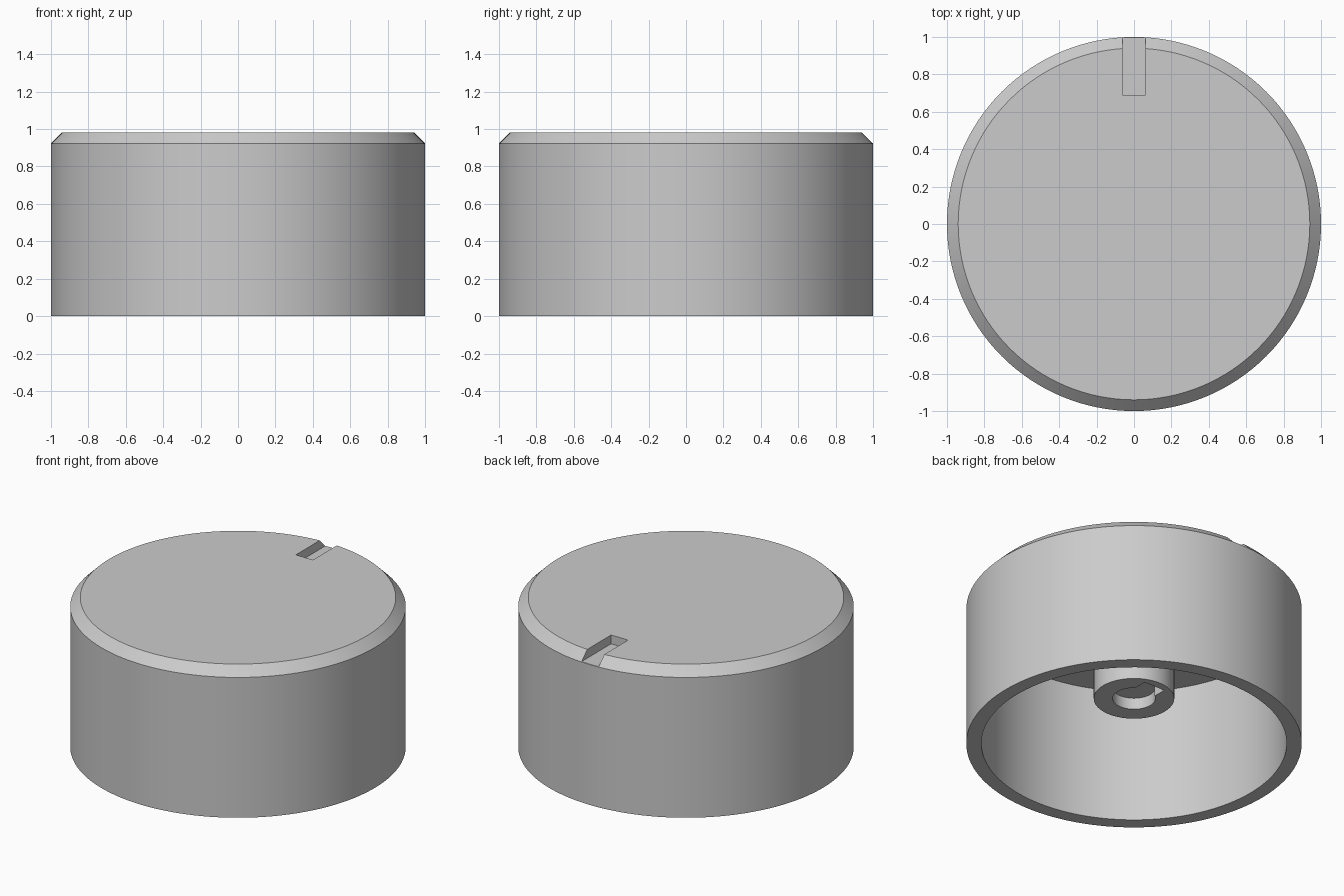
import bpy, bmesh, math

if "Cube" in bpy.data.objects:
    bpy.data.objects.remove(bpy.data.objects["Cube"])

SEGMENTS = 128

grey = bpy.data.materials.new("plain grey")
grey.diffuse_color = (0.6, 0.6, 0.6, 1)
grey.use_nodes = True
grey.node_tree.nodes["Principled BSDF"].inputs["Base Color"].default_value = grey.diffuse_color


def finish(name, bm):
    """Turn a bmesh into a named grey object."""
    bmesh.ops.recalc_face_normals(bm, faces=bm.faces)
    mesh = bpy.data.meshes.new(name)
    bm.to_mesh(mesh)
    bm.free()
    mesh.materials.append(grey)
    obj = bpy.data.objects.new(name, mesh)
    bpy.context.collection.objects.link(obj)
    return obj


def lathe(name, profile):
    """Revolve an (r, z) profile that starts and ends on the z axis."""
    bm = bmesh.new()
    verts = [bm.verts.new((r, 0, z)) for r, z in profile]
    edges = [bm.edges.new(pair) for pair in zip(verts, verts[1:])]
    bmesh.ops.spin(bm, geom=verts + edges, axis=(0, 0, 1), cent=(0, 0, 0),
                   angle=math.tau, steps=SEGMENTS)
    bmesh.ops.remove_doubles(bm, verts=bm.verts, dist=1e-4)
    return finish(name, bm)


def box(name, low, high):
    bm = bmesh.new()
    bmesh.ops.create_cube(bm, size=1)
    for v in bm.verts:
        v.co = [a + (c + 0.5) * (b - a) for a, b, c in zip(low, high, v.co)]
    return finish(name, bm)


def cut(obj, cutter):
    mod = obj.modifiers.new("cut", 'BOOLEAN')
    mod.operation = 'DIFFERENCE'
    mod.solver = 'EXACT'
    mod.object = cutter
    bpy.context.view_layer.objects.active = obj
    bpy.ops.object.modifier_apply(modifier=mod.name)
    bpy.data.objects.remove(cutter)


def smooth(obj):
    bpy.ops.object.select_all(action='DESELECT')
    obj.select_set(True)
    bpy.context.view_layer.objects.active = obj
    bpy.ops.object.shade_smooth_by_angle(angle=math.radians(25))


# Hollow cap with chamfered top edge
cap = lathe("knob_cap", [(0, 0.885), (0.91, 0.885), (0.91, 0), (1, 0),
                         (1, 0.923), (0.94, 0.983), (0, 0.983)])
# Pointer notch at the back of the top
cut(cap, box("notch_cutter", (-0.062, 0.69, 0.925), (0.062, 1.1, 1.1)))
smooth(cap)

# Central stem with a shallow round socket and keyway in its lower end
stem = lathe("stem", [(0, 0.31), (0.24, 0.31), (0.24, 0.89), (0, 0.89)])
cut(stem, lathe("socket_cutter", [(0, 0.2), (0.127, 0.2),
                                  (0.127, 0.385), (0, 0.385)]))
cut(stem, box("keyway_cutter", (-0.075, 0, 0.2), (0.075, 0.19, 0.385)))
smooth(stem)
